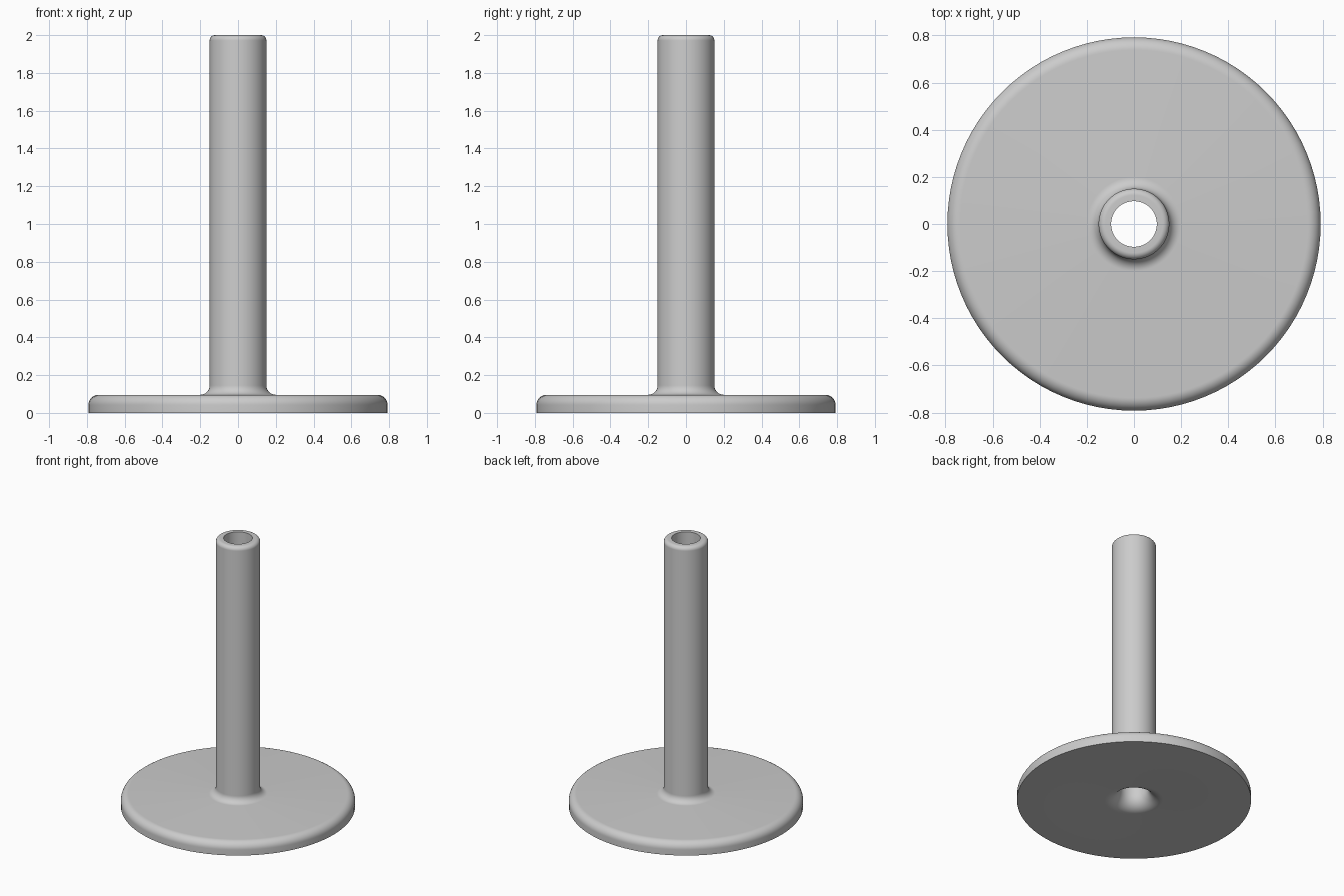
import bpy, bmesh
from math import sin, cos, pi, radians
from mathutils import Matrix, Vector

cube = bpy.data.objects.get("Cube")
if cube:
    bpy.data.objects.remove(cube, do_unlink=True)

HEIGHT, BASE_R, BASE_TOP = 2.0, 0.792, 0.096
TUBE_R, BORE_R = 0.15, 0.097
FILLET, RIM, EDGE = 0.05, 0.028, 0.054
FLARE = 0.1


def arc(r, z, radius, start, end, steps=10):
    """Profile points on a circular arc, angles in degrees."""
    angles = [radians(start + (end - start) * i / steps) for i in range(steps + 1)]
    return [(r + radius * cos(a), z + radius * sin(a)) for a in angles]


def lathe(name, profile, material, segments=96):
    """Spin a closed profile around the z axis."""
    bm = bmesh.new()
    rings = []
    for i in range(segments):
        turn = Matrix.Rotation(2 * pi * i / segments, 3, 'Z')
        rings.append([bm.verts.new(turn @ Vector((r, 0, z))) for r, z in profile])
    count = len(profile)
    for i in range(segments):
        a, b = rings[i], rings[(i + 1) % segments]
        for j in range(count):
            k = (j + 1) % count
            bm.faces.new((a[j], b[j], b[k], a[k]))
    bmesh.ops.recalc_face_normals(bm, faces=bm.faces)
    mesh = bpy.data.meshes.new(name)
    bm.to_mesh(mesh)
    bm.free()
    mesh.materials.append(material)
    obj = bpy.data.objects.new(name, mesh)
    bpy.context.collection.objects.link(obj)
    bpy.context.view_layer.objects.active = obj
    obj.select_set(True)
    bpy.ops.object.shade_smooth_by_angle(angle=radians(35))
    return obj


grey = bpy.data.materials.new("plain grey")
grey.use_nodes = True
colour = (0.6, 0.6, 0.6, 1)
grey.diffuse_color = colour
grey.node_tree.nodes["Principled BSDF"].inputs["Base Color"].default_value = colour

# Flat underside, rounded base edge, neck fillet, rounded rim, then the flared bore
profile = [(BASE_R, 0)]
profile += arc(BASE_R - EDGE, BASE_TOP - EDGE, EDGE, 0, 90)
profile += arc(TUBE_R + FILLET, BASE_TOP + FILLET, FILLET, 270, 180)
profile += arc(TUBE_R - RIM, HEIGHT - RIM, RIM, 0, 90)
profile += [(BORE_R, HEIGHT)]
profile += arc(BORE_R + FLARE, FLARE, FLARE, 180, 270)
lathe("flanged_tube", profile, grey)
